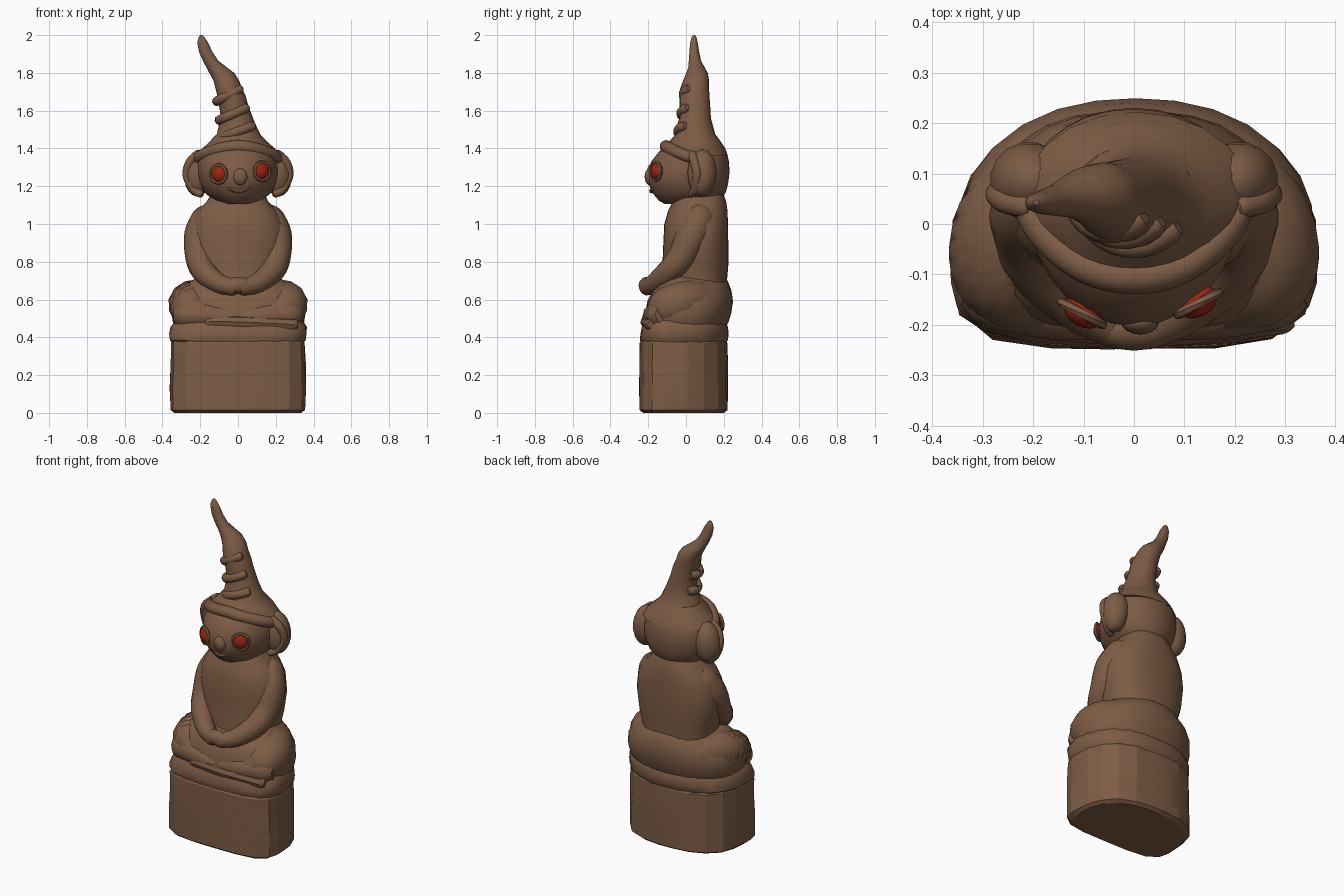
import bpy, bmesh, math, random
from mathutils import Vector, Matrix

random.seed(4)


def material(name, rgb):
    m = bpy.data.materials.new(name)
    m.diffuse_color = (*rgb, 1)
    return m


CLAY = material("brown clay", (0.205, 0.108, 0.060))
RED = material("red eye", (0.33, 0.018, 0.005))


def finish(bm, name, mat=CLAY, angle=40):
    bmesh.ops.recalc_face_normals(bm, faces=bm.faces)
    me = bpy.data.meshes.new(name)
    bm.to_mesh(me)
    bm.free()
    ob = bpy.data.objects.new(name, me)
    bpy.context.collection.objects.link(ob)
    me.materials.append(mat)
    bpy.ops.object.select_all(action='DESELECT')
    ob.select_set(True)
    bpy.context.view_layer.objects.active = ob
    bpy.ops.object.shade_smooth_by_angle(angle=math.radians(angle))
    return ob


def skin(bm, rings):
    """Join rings of equal length and close both ends."""
    vs = [[bm.verts.new(p) for p in r] for r in rings]
    n = len(vs[0])
    for a, b in zip(vs, vs[1:]):
        for i in range(n):
            j = (i + 1) % n
            bm.faces.new((a[i], a[j], b[j], b[i]))
    bm.faces.new(vs[0])
    bm.faces.new(vs[-1])


def loft(name, rows, cy=None, pf=2.0, pb=2.0, n=28, angle=40, rough=0.0):
    """Rows: z, x left, x right, y front, y back; front and back roundness differ."""
    rings = []
    for z, x0, x1, yf, yb in rows:
        mid = (yf + yb) / 2 if cy is None else cy
        ring = []
        for i in range(n):
            a = 2 * math.pi * i / n
            c, s = math.cos(a), math.sin(a)
            p = pb if s > 0 else pf
            k = (abs(c) ** p + abs(s) ** p) ** (-1 / p) * (1 - random.random() * rough)
            ring.append(((x0 + x1) / 2 + (x1 - x0) / 2 * c * k,
                         mid + (yb - mid if s > 0 else mid - yf) * s * k, z))
        rings.append(ring)
    bm = bmesh.new()
    skin(bm, rings)
    if rough:
        bmesh.ops.triangulate(bm, faces=[f for f in bm.faces if len(f.verts) == 4])
    return finish(bm, name, angle=angle)


def tube(name, pts, n=12, steps=4, flat=1.0):
    """Smooth limb through points (x, y, z, radius) with rounded ends."""
    p = [Vector(q) for q in pts]
    ext = [2 * p[0] - p[1]] + p + [2 * p[-1] - p[-2]]
    path = []
    for i in range(1, len(ext) - 2):
        a, b, c, d = ext[i - 1:i + 3]
        for k in range(steps):
            t = k / steps
            path.append(0.5 * (2 * b + (c - a) * t + (2 * a - 5 * b + 4 * c - d) * t * t
                               + (3 * b - a - 3 * c + d) * t ** 3))
    path.append(p[-1])
    pos = [q.to_3d() for q in path]
    first, last = (pos[0] - pos[1]).normalized(), (pos[-1] - pos[-2]).normalized()
    r0, r1 = path[0].w, path[-1].w
    caps = ((0.9, 0.4), (0.65, 0.75))
    line = [(pos[0] + first * r0 * h, r0 * s) for s, h in reversed(caps)]
    line += [(q, w.w) for q, w in zip(pos, path)]
    line += [(pos[-1] + last * r1 * h, r1 * s) for s, h in caps]
    rings = []
    for i, (c, r) in enumerate(line):
        t = (line[min(i + 1, len(line) - 1)][0] - line[max(i - 1, 0)][0]).normalized()
        u = t.cross(Vector((0, 1, 0))).normalized()
        v = t.cross(u)
        rings.append([c + u * r * math.cos(2 * math.pi * k / n)
                      + v * r * flat * math.sin(2 * math.pi * k / n) for k in range(n)])
    bm = bmesh.new()
    skin(bm, rings)
    return finish(bm, name)


def ball(name, loc, size, mat=CLAY, turn=0.0, lean=0.0):
    bm = bmesh.new()
    m = (Matrix.Translation(loc) @ Matrix.Rotation(turn, 4, 'Z')
         @ Matrix.Rotation(lean, 4, 'Y') @ Matrix.Diagonal((*size, 1)))
    bmesh.ops.create_uvsphere(bm, u_segments=16, v_segments=10, radius=1, matrix=m)
    return finish(bm, name, mat)


# Rough-cut pedestal with a soft rim
loft("pedestal", [(0, -.34, .335, -.23, .205), (.015, -.362, .36, -.25, .225),
                  (.13, -.364, .362, -.25, .225), (.26, -.364, .36, -.25, .225),
                  (.37, -.358, .355, -.246, .222), (.41, -.33, .33, -.22, .20)],
     cy=-.07, pf=3.8, pb=2.5, n=22, angle=14, rough=.025)
loft("pedestal_rim", [(.365, -.345, .345, -.235, .212), (.385, -.366, .36, -.246, .226),
                      (.42, -.367, .367, -.243, .23), (.455, -.358, .365, -.235, .225),
                      (.49, -.33, .345, -.215, .21)], cy=-.07, pf=3.3, pb=2.4, n=24, rough=.015)

# Seat, torso and head
loft("hips", [(.43, -.32, .32, -.21, .20), (.48, -.345, .35, -.222, .225),
              (.53, -.352, .358, -.215, .24), (.59, -.345, .35, -.205, .249),
              (.65, -.305, .31, -.175, .24), (.70, -.245, .245, -.13, .22),
              (.735, -.19, .19, -.09, .18)], cy=-.02, pf=2.8, pb=2.2)
loft("torso", [(.55, -.24, .24, -.14, .22), (.68, -.215, .215, -.135, .215),
               (.78, -.245, .24, -.125, .224), (.90, -.262, .26, -.12, .224),
               (1.0, -.25, .25, -.115, .222), (1.07, -.215, .205, -.095, .22),
               (1.12, -.165, .16, -.07, .212), (1.18, -.13, .13, -.05, .19)],
     cy=.05, pf=2.3, pb=2.5)
loft("head", [(1.105, -.08, .08, -.11, .12), (1.125, -.13, .13, -.145, .18),
              (1.17, -.18, .18, -.182, .212), (1.22, -.205, .205, -.2, .224),
              (1.27, -.215, .215, -.203, .23), (1.33, -.215, .21, -.185, .228),
              (1.38, -.195, .195, -.145, .215), (1.43, -.155, .155, -.095, .185),
              (1.47, -.12, .12, -.06, .155)], cy=.06)

# Bent, coiled pointed hat and its band
loft("pointed_hat", [(1.36, -.22, .23, -.11, .222), (1.40, -.19, .195, -.105, .208),
                     (1.435, -.15, .155, -.08, .185),
                     (1.475, -.112, .118, -.055, .155), (1.53, -.10, .092, -.045, .14),
                     (1.56, -.09, .08, -.035, .132), (1.625, -.10, .055, -.035, .128),
                     (1.68, -.11, .04, -.035, .124), (1.72, -.12, .02, -.03, .122),
                     (1.76, -.13, .006, -.015, .122), (1.80, -.152, -.02, .002, .115),
                     (1.83, -.168, -.06, .012, .098), (1.865, -.186, -.105, .015, .08),
                     (1.91, -.206, -.135, .018, .07), (1.96, -.216, -.158, .022, .062),
                     (1.99, -.208, -.178, .03, .055), (2.0, -.20, -.188, .038, .048)], n=20)
for i, (z, cx, r) in enumerate(((1.49, 0, .1), (1.585, -.02, .082), (1.685, -.045, .07))):
    tube("hat_coil_%d" % (i + 1),
         [(cx + r * math.cos(a) * .95, .045 + (r - .012) * math.sin(a), z + .035 * math.cos(a), .026)
          for a in (math.radians(d) for d in range(150, 346, 28))], n=10, steps=2)
tube("hat_band", [(-.225, .08, 1.335, .03), (-.185, -.01, 1.365, .032), (-.10, -.082, 1.395, .034),
                  (0, -.105, 1.41, .034), (.10, -.082, 1.395, .034), (.185, -.01, 1.365, .032),
                  (.225, .08, 1.335, .03)])

# Ears, arms and crossed legs on both sides
for s, side in ((-1, "left"), (1, "right")):
    ball(side + "_ear", (s * .208, .085, 1.27), (.078, .078, .125), turn=s * -.2, lean=s * -.1)
    tube(side + "_ear_rim", [(s * .215, .035, 1.365, .024), (s * .255, .045, 1.325, .024),
                             (s * .27, .06, 1.26, .024), (s * .235, .05, 1.185, .024),
                             (s * .20, .03, 1.16, .02)])
    tube(side + "_arm", [(s * .165, .07, 1.02, .085), (s * .20, .03, .94, .085),
                         (s * .205, -.02, .83, .075), (s * .185, -.085, .755, .065),
                         (s * .11, -.16, .69, .054), (s * .03, -.205, .665, .044)])
    tube(side + "_thigh", [(s * .17, .10, .59, .11), (s * .245, 0, .59, .112),
                           (s * .253, -.09, .56, .11), (s * .20, -.135, .525, .085)])
    tube(side + "_shin", [(s * .27, -.13, .52, .08), (s * .15, -.165, .515, .065),
                          (s * .02, -.175, .50, .05)])
    # Red eye set in a clay socket
    x, y, z = (-.10, -.172, 1.265) if s < 0 else (.125, -.152, 1.28)
    turn = s * .5
    ball(side + "_eye", (x, y - .002, z), (.043, .03, .045), RED, turn)
    out = Vector((math.sin(turn), -math.cos(turn), 0))
    tang = Vector((math.cos(turn), math.sin(turn), 0))
    lid = []
    for k in range(13):
        a = 2 * math.pi * k / 12
        q = Vector((x, y, z)) + out * .006 + tang * .046 * math.cos(a)
        lid.append((q.x, q.y, q.z + .048 * math.sin(a), .01))
    tube(side + "_eyelid", lid, n=6, steps=1)

# Hands, front foot and face details
ball("clasped_hands", (0, -.207, .675), (.08, .044, .045))
tube("front_foot", [(-.15, -.20, .485, .032), (.05, -.208, .48, .034), (.29, -.185, .468, .034)],
     n=8)
ball("nose", (.012, -.193, 1.25), (.038, .026, .045))
tube("mouth", [(-.05, -.172, 1.19, .01), (.005, -.182, 1.175, .013), (.06, -.17, 1.19, .01)], n=8)
